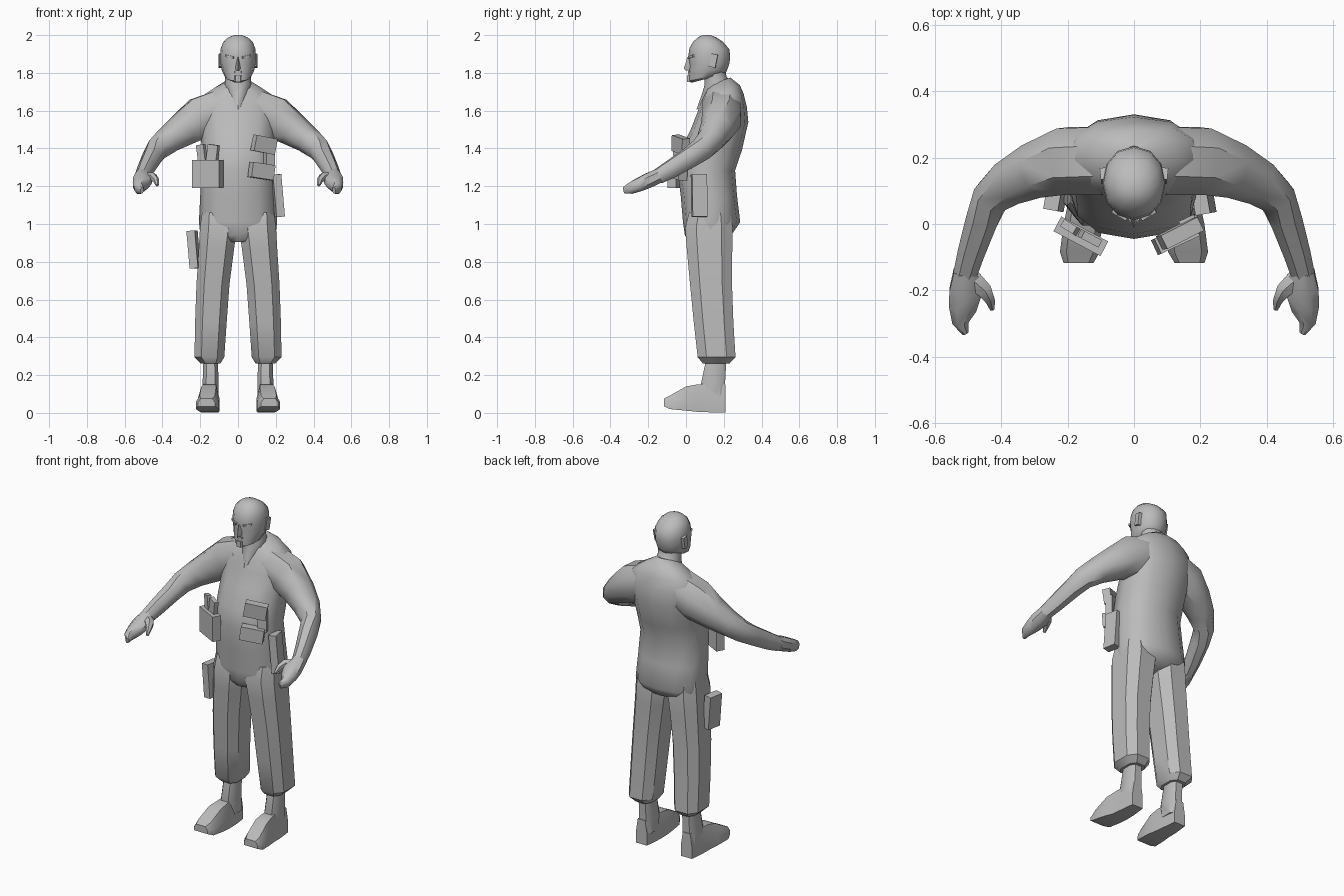
import bpy, bmesh, math
from mathutils import Vector, Euler

grey = bpy.data.materials.new("plain grey")
grey.diffuse_color = (0.5, 0.5, 0.5, 1)


def finish(name, bm, angle=40):
    bmesh.ops.recalc_face_normals(bm, faces=bm.faces[:])
    me = bpy.data.meshes.new(name)
    bm.to_mesh(me)
    bm.free()
    me.materials.append(grey)
    ob = bpy.data.objects.new(name, me)
    bpy.context.collection.objects.link(ob)
    bpy.ops.object.select_all(action='DESELECT')
    ob.select_set(True)
    bpy.context.view_layer.objects.active = ob
    bpy.ops.object.shade_smooth_by_angle(angle=math.radians(angle))
    return ob


def skin(name, rings, side=1, angle=40):
    """Bridge point rings into a closed body; side=-1 mirrors it in x."""
    bm = bmesh.new()
    rows = [[bm.verts.new((p[0] * side, p[1], p[2])) for p in r] for r in rings]
    n = len(rows[0])
    for a, b in zip(rows, rows[1:]):
        for i in range(n):
            bm.faces.new((a[i], a[(i + 1) % n], b[(i + 1) % n], b[i]))
    bm.faces.new(rows[0])
    bm.faces.new(rows[-1])
    return finish(name, bm, angle)


def oval(n, e, offset=0.0):
    """Unit superellipse points."""
    out = []
    for i in range(n):
        a = 2 * math.pi * (i + offset) / n
        c, s = math.cos(a), math.sin(a)
        out.append((math.copysign(abs(c) ** (2 / e), c), math.copysign(abs(s) ** (2 / e), s)))
    return out


def level(x0, x1, yf, yb, zf, zb, n=12, e=2.3, offset=0.0):
    """Cross-section of an upright part, tilted from front to back."""
    return [((x0 + x1) / 2 + (x1 - x0) / 2 * u,
             (yf + yb) / 2 + (yb - yf) / 2 * v,
             (zf + zb) / 2 + (zb - zf) / 2 * v) for u, v in oval(n, e, offset)]


def tube(path, n=8, e=2.2):
    """Cross-sections along a path of (x, y, z, half width, half height)."""
    pts = [Vector(p[:3]) for p in path]
    rings = []
    for i, p in enumerate(path):
        t = (pts[min(i + 1, len(pts) - 1)] - pts[max(i - 1, 0)]).normalized()
        u = t.cross(Vector((0, 0, 1))).normalized()
        v = u.cross(t)
        rings.append([pts[i] + u * a * p[3] + v * b * p[4] for a, b in oval(n, e, 0.5)])
    return rings


def box(name, centre, size, rot=(0, 0, 0), taper=1.0):
    bm = bmesh.new()
    bmesh.ops.create_cube(bm, size=1)
    r = Euler([math.radians(a) for a in rot]).to_matrix()
    for v in bm.verts:
        k = taper if v.co.y < 0 else 1
        v.co = r @ Vector((v.co.x * size[0] * k, v.co.y * size[1], v.co.z * size[2])) + Vector(centre)
    return finish(name, bm, 20)


# torso: half width, front, back, height at front, height at back
torso = [(.09, .02, .19, .905, .93), (.20, -.006, .25, .94, .955), (.207, -.016, .287, 1.01, 1.01),
         (.20, -.028, .27, 1.15, 1.15), (.193, -.045, .26, 1.285, 1.285),
         (.192, -.03, .296, 1.39, 1.39), (.20, .025, .33, 1.50, 1.54),
         (.21, .06, .322, 1.59, 1.62), (.20, .08, .305, 1.65, 1.69),
         (.13, .10, .285, 1.70, 1.735), (.06, .12, .235, 1.735, 1.775)]
skin("torso", [level(-w, w, f, b, zf, zb) for w, f, b, zf, zb in torso], angle=50)

# neck with its pointed opening at the chest
neck = [(.02, .055, .25, 1.605, 1.70), (.075, .085, .25, 1.69, 1.74),
        (.068, .098, .215, 1.735, 1.78), (.068, .098, .208, 1.78, 1.81)]
skin("neck", [level(-w, w, f, b, zf, zb, e=2) for w, f, b, zf, zb in neck])

# head from jaw to crown
head = [(.04, .03, .17, 1.748, 1.785), (.068, .012, .208, 1.757, 1.795),
        (.085, .014, .22, 1.80, 1.82), (.093, .018, .23, 1.845, 1.85),
        (.095, .012, .234, 1.885, 1.885), (.092, .018, .23, 1.93, 1.925),
        (.078, .038, .195, 1.965, 1.965), (.05, .065, .16, 1.99, 1.988), (.02, .09, .13, 2.0, 2.0)]
skin("head", [level(-w, w, f, b, zf, zb, e=2.1) for w, f, b, zf, zb in head], angle=50)

# face
skin("nose", [[(-.008, .03, 1.885), (.008, .03, 1.885), (0, .008, 1.885)],
              [(-.018, .03, 1.822), (.018, .03, 1.822), (0, -.012, 1.822)],
              [(-.014, .03, 1.812), (.014, .03, 1.812), (0, .0, 1.812)]])
box("chin_beard", (0, .026, 1.768), (.05, .04, .035), taper=.55)
box("moustache", (0, .021, 1.805), (.05, .02, .01), taper=.6)

for s, tag in ((1, "left"), (-1, "right")):
    box(tag + "_brow", (s * .042, .031, 1.886), (.05, .02, .012), (0, -s * 10, s * 30))
    box(tag + "_ear", (s * .091, .145, 1.865), (.02, .035, .07), (-12, 0, -s * 6))

    # sleeve and forearm running into the hand
    arm = [(.08, .19, 1.61, .11, .11), (.20, .19, 1.562, .108, .117), (.29, .165, 1.50, .09, .092),
           (.37, .128, 1.445, .074, .072), (.43, .082, 1.395, .058, .062), (.455, .02, 1.352, .052, .056),
           (.488, -.08, 1.29, .044, .05), (.508, -.15, 1.25, .038, .042)]
    skin(tag + "_arm", tube(arm), s, 45)
    hand = [(.507, -.14, 1.257, .038, .042), (.506, -.20, 1.23, .053, .042),
            (.515, -.25, 1.207, .045, .038), (.523, -.295, 1.188, .026, .032), (.508, -.328, 1.178, .01, .018)]
    skin(tag + "_hand", tube(hand), s, 45)
    thumb = [(.49, -.165, 1.245, .034, .03), (.45, -.20, 1.248, .026, .024),
             (.434, -.228, 1.232, .016, .018), (.427, -.255, 1.205, .008, .009)]
    skin(tag + "_thumb", tube(thumb, 6), s)

    # trouser leg with a gathered cuff
    leg = [(.09, .20, .085, .235, .262), (.068, .235, .056, .268, .295),
           (.055, .232, .035, .257, .48), (.04, .225, .015, .25, .68),
           (.015, .213, -.003, .252, .87), (.0, .207, -.012, .255, .98), (.02, .195, .01, .24, 1.06)]
    skin(tag + "_trouser_leg", [level(a, b, f, k, z, z, 8, 2.8, .5) for a, b, f, k, z in leg], s, 35)

    # boot shaft and foot
    shaft = [(.10, .19, .09, .212, .07), (.10, .19, .075, .21, .15), (.105, .185, .105, .217, .29)]
    skin(tag + "_boot_shaft", [level(a, b, f, k, z, z, 8, 3, .5) for a, b, f, k, z in shaft], s, 35)
    foot = [(.21, .15, .036, .003, .15), (.13, .15, .045, .003, .155), (.055, .15, .05, .006, .15),
            (.0, .155, .057, .012, .14), (-.085, .163, .06, .02, .092), (-.117, .167, .045, .035, .076)]
    skin(tag + "_boot_foot", [[(c - w, y, a), (c + w, y, a), (c + w, y, a + (b - a) * .5),
                               (c + w * .68, y, b), (c - w * .68, y, b), (c - w, y, a + (b - a) * .5)]
                              for y, c, w, a, b in foot], s, 30)

# chest and belt gear, thin and lying along the curve of the body
box("magazine_pouch", (-.16, -.037, 1.265), (.16, .05, .15), (0, 0, -28))
box("magazine_a", (-.19, -.012, 1.36), (.045, .025, .12), (0, -8, -32))
box("magazine_b", (-.135, -.042, 1.36), (.06, .025, .12), (0, 8, -28))
box("upper_pouch", (.138, -.028, 1.42), (.125, .045, .085), (4, 10, 27))
box("lower_pouch", (.125, -.042, 1.28), (.13, .05, .08), (0, 8, 25))
box("pouch_strap", (.165, .0, 1.35), (.05, .04, .12), (0, 0, 25))
box("hip_holster", (.21, .07, 1.15), (.045, .08, .225), (0, -5, 10))
box("thigh_pouch", (-.235, .085, .865), (.045, .09, .20), (0, -5, -10))
